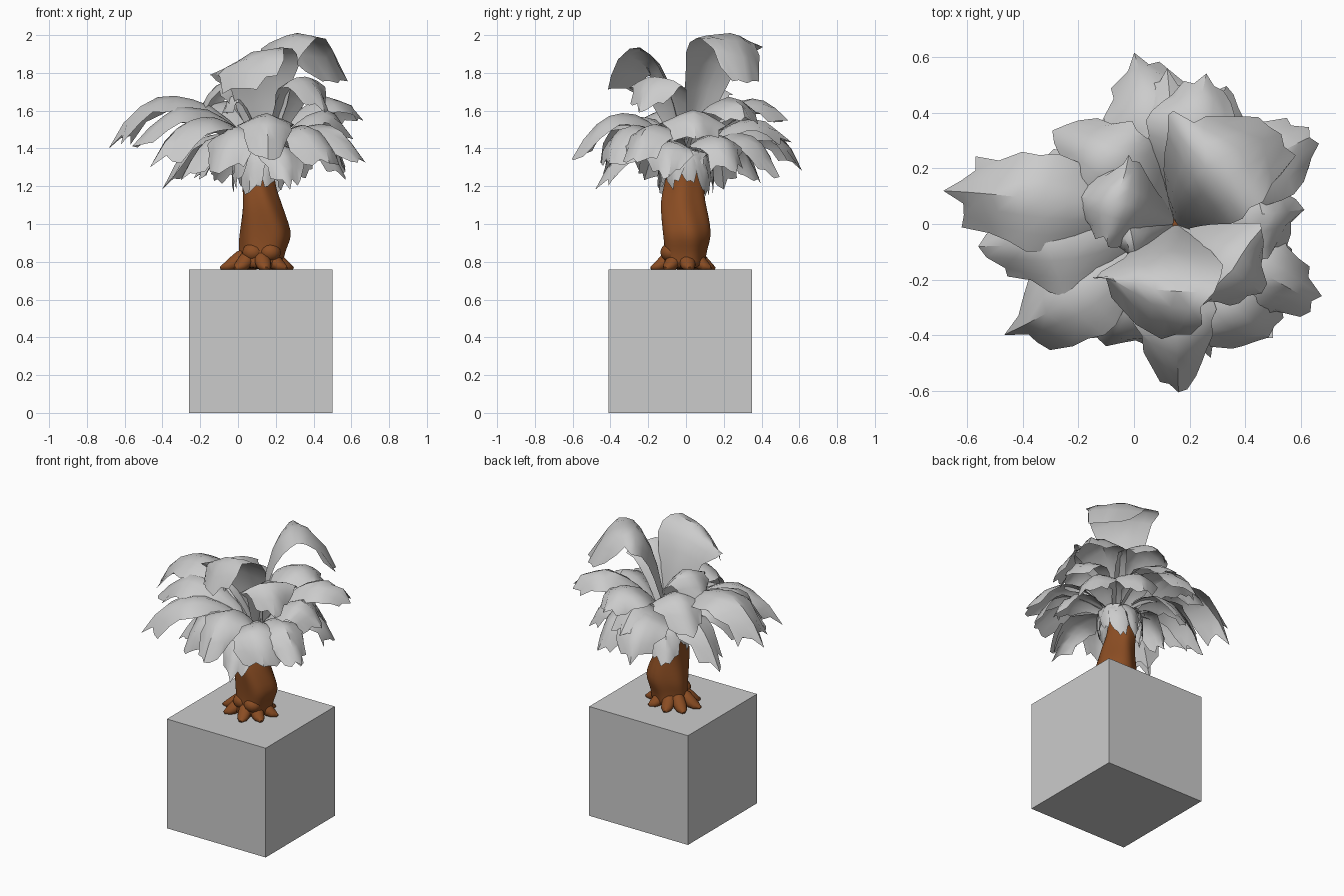
import bpy, bmesh, math, random
from mathutils import Vector, Matrix

if "Cube" in bpy.data.objects:
    bpy.data.objects.remove(bpy.data.objects["Cube"])

random.seed(7)


def material(name, rgb):
    m = bpy.data.materials.new(name)
    m.diffuse_color = (*rgb, 1)
    m.use_nodes = True
    m.node_tree.nodes["Principled BSDF"].inputs["Base Color"].default_value = m.diffuse_color
    return m


GREY = material("pale grey", (0.6, 0.6, 0.6))
BROWN = material("bark brown", (0.26, 0.075, 0.017))


def finish(bm, name, mat, angle=None):
    me = bpy.data.meshes.new(name)
    bm.to_mesh(me)
    bm.free()
    ob = bpy.data.objects.new(name, me)
    bpy.context.collection.objects.link(ob)
    me.materials.append(mat)
    if angle:
        bpy.ops.object.select_all(action='DESELECT')
        ob.select_set(True)
        bpy.context.view_layer.objects.active = ob
        bpy.ops.object.shade_smooth_by_angle(angle=math.radians(angle))
    return ob


# Square block the tree stands on
bm = bmesh.new()
bmesh.ops.create_cube(bm, size=0.76, matrix=Matrix.Translation((0.12, -0.03, 0.38)))
finish(bm, "block", GREY)


def loft(bm, rows):
    """Skin closed rings of points and cap both ends."""
    rows = [[bm.verts.new(p) for p in r] for r in rows]
    n = len(rows[0])
    for lo, hi in zip(rows, rows[1:]):
        for i in range(n):
            j = (i + 1) % n
            bm.faces.new((lo[i], lo[j], hi[j], hi[i]))
    bm.faces.new(rows[0][::-1])
    bm.faces.new(rows[-1])


# Swollen, grooved trunk: z, centre x, centre y, radius x, radius y
RINGS = [(0.76, .12, -.01, .125, .12), (0.80, .125, -.01, .115, .11),
         (0.86, .132, -.005, .122, .112), (0.91, .142, 0, .135, .122),
         (0.96, .147, 0, .137, .127),
         (1.04, .135, -.01, .117, .125), (1.12, .122, -.02, .1, .117),
         (1.20, .107, -.01, .087, .107), (1.26, .105, 0, .085, .1),
         (1.33, .13, 0, .06, .06), (1.37, .15, 0, .025, .025)]
SIDES = 28
rows = []
for z, cx, cy, rx, ry in RINGS:
    row = []
    for i in range(SIDES):
        a = 2 * math.pi * i / SIDES
        g = 1 + 0.05 * math.sin(5 * a + z * 7) + 0.025 * math.sin(3 * a - z * 9)
        row.append((cx + rx * g * math.cos(a), cy + ry * g * math.sin(a), z))
    rows.append(row)
bm = bmesh.new()
loft(bm, rows)
trunk = finish(bm, "trunk", BROWN, 60)
trunk.modifiers.new("smooth", 'SUBSURF').levels = 1

# Roots: low tapering toes that leave the trunk and flatten onto the block
bm = bmesh.new()
for k in range(8):
    a = 2 * math.pi * (k + 0.3 + random.uniform(-.2, .2)) / 8
    out, side = Vector((math.cos(a), .85 * math.sin(a), 0)), Vector((-math.sin(a), math.cos(a), 0))
    reach = random.uniform(.88, 1.03)
    rows = []
    for r, z, w, h in ((.05, .83, .03, .04), (.10, .815, .042, .04), (.14, .79, .042, .035),
                       (.175, .774, .034, .024), (.21, .765, .012, .008)):
        c = Vector((.105, -.01, z)) + out * r * reach
        rows.append([c + side * w * math.cos(b) + (Vector((0, 0, 1)) + out * .4) * h * math.sin(b)
                     for b in [2 * math.pi * i / 12 for i in range(12)]])
    loft(bm, rows)
# knuckles above the toes
for x, y in ((.17, -.08), (.08, -.07)):
    m = Matrix.Translation((x, y, 0.85)) @ Matrix.Diagonal((.058, .055, .05, 1))
    bmesh.ops.create_uvsphere(bm, u_segments=14, v_segments=9, radius=1, matrix=m)
for v in bm.verts:
    v.co.z = max(v.co.z, 0.755)
finish(bm, "roots", BROWN, 60)


def leaf(name, ctrl, tip, width, base=(0.15, 0, 1.33), fold=0.42, tilt=0, curl=0.07):
    """Arched sheet along a curve, folded on its midrib, with a ragged curled end."""
    p0, c, p2 = Vector(base), Vector(ctrl), Vector(tip)
    fwd = Vector((p2.x - p0.x, p2.y - p0.y, 0)).normalized()
    side = Vector((-fwd.y, fwd.x, 0))
    nu, nv = 9, 6
    bm = bmesh.new()
    grid = []
    for i in range(nu + 1):
        row = []
        t0 = i / nu
        for j in range(nv + 1):
            s = 2 * j / nv - 1
            t = t0 * (1 - 0.1 * abs(s))
            if i == nu:
                t += random.uniform(-0.06, 0.04)
            w = width * min(1, 0.2 + 1.5 * t0) * (1 - 0.35 * max(0, t0 - 0.7) / 0.3)
            if abs(s) == 1:
                w *= random.uniform(0.82, 1.1)
            p = p0 * (1 - t) ** 2 + c * 2 * t * (1 - t) + p2 * t * t
            tan = ((c - p0) * (1 - t) + (p2 - c) * t).normalized()
            up = tan.cross(side)
            p = p + side * s * w - up * w * (fold * abs(s) ** 1.4 - tilt * s)
            p += up * random.uniform(-0.01, 0.01) * t0
            p.z -= curl * max(0, (t0 - 0.65) / 0.35) ** 2
            row.append(bm.verts.new(p))
        grid.append(row)
    for i in range(nu):
        for j in range(nv):
            bm.faces.new((grid[i][j], grid[i + 1][j], grid[i + 1][j + 1], grid[i][j + 1]))
    finish(bm, name, GREY, 40)


# Main crown: curve control point, tip, half width
LEAVES = [
    ((-.30, .10, 1.95), (-.69, .12, 1.47), .19), ((-.20, -.08, 1.82), (-.55, -.08, 1.48), .19),
    ((-.15, -.25, 1.78), (-.45, -.39, 1.38), .18), ((.00, -.30, 1.70), (-.10, -.44, 1.34), .18),
    ((.15, -.30, 1.80), (.16, -.61, 1.40), .15), ((.33, -.30, 1.70), (.50, -.42, 1.36), .20),
    ((.40, -.14, 1.68), (.66, -.29, 1.40), .16), ((.40, .03, 1.75), (.60, .05, 1.52), .19),
    ((.35, .18, 1.80), (.67, .33, 1.62), .16), ((.20, .25, 1.80), (.26, .54, 1.62), .17),
    ((.08, .35, 1.70), (.00, .62, 1.36), .18), ((.00, .20, 1.85), (-.28, .33, 1.53), .18),
    ((-.10, .15, 1.65), (-.39, .20, 1.28), .14), ((.25, .30, 1.64), (.33, .49, 1.32), .16),
    ((.40, .18, 1.62), (.58, .24, 1.34), .15), ((-.10, -.10, 1.62), (-.30, -.22, 1.30), .15),
    ((.15, .25, 1.66), (.12, .55, 1.50), .15), ((.40, -.10, 1.56), (.56, -.12, 1.32), .14),
    ((.22, -.28, 1.55), (.27, -.46, 1.27), .13), ((.00, .20, 1.58), (-.12, .40, 1.28), .13),
    ((-.05, .02, 1.56), (-.24, .02, 1.30), .13),
]
for k, (c, t, w) in enumerate(LEAVES):
    leaf(f"crown_leaf_{k + 1}", c, t, w)

# Tall upper leaves: control, tip, half width, fold, sideways tilt
UPPER = [
    ((.12, .20, 2.40), (.55, .33, 1.79), .22, .2, -.1),
    ((.08, -.12, 2.20), (.05, -.41, 1.76), .23, .2, .35),
    ((.02, .08, 1.98), (-.22, .10, 1.64), .17, .4, 0),
    ((.30, -.12, 2.02), (.46, -.25, 1.66), .18, .3, 0),
    ((.02, -.04, 1.80), (-.08, -.06, 1.65), .10, .4, 0),
]
for k, (c, t, w, f, r) in enumerate(UPPER):
    leaf(f"upper_leaf_{k + 1}", c, t, w, fold=f, tilt=r)

# Short flaps hanging round the top of the trunk
for k in range(9):
    a = 2 * math.pi * (k + 0.25) / 9
    x, y = math.cos(a), math.sin(a)
    leaf(f"hanging_leaf_{k + 1}", (.12 + .17 * x, .17 * y, 1.52), curl=0,
         tip=(.11 + .14 * x, .14 * y, random.uniform(1.12, 1.22)), width=.085,
         base=(.13, 0, 1.32), fold=0.3)
